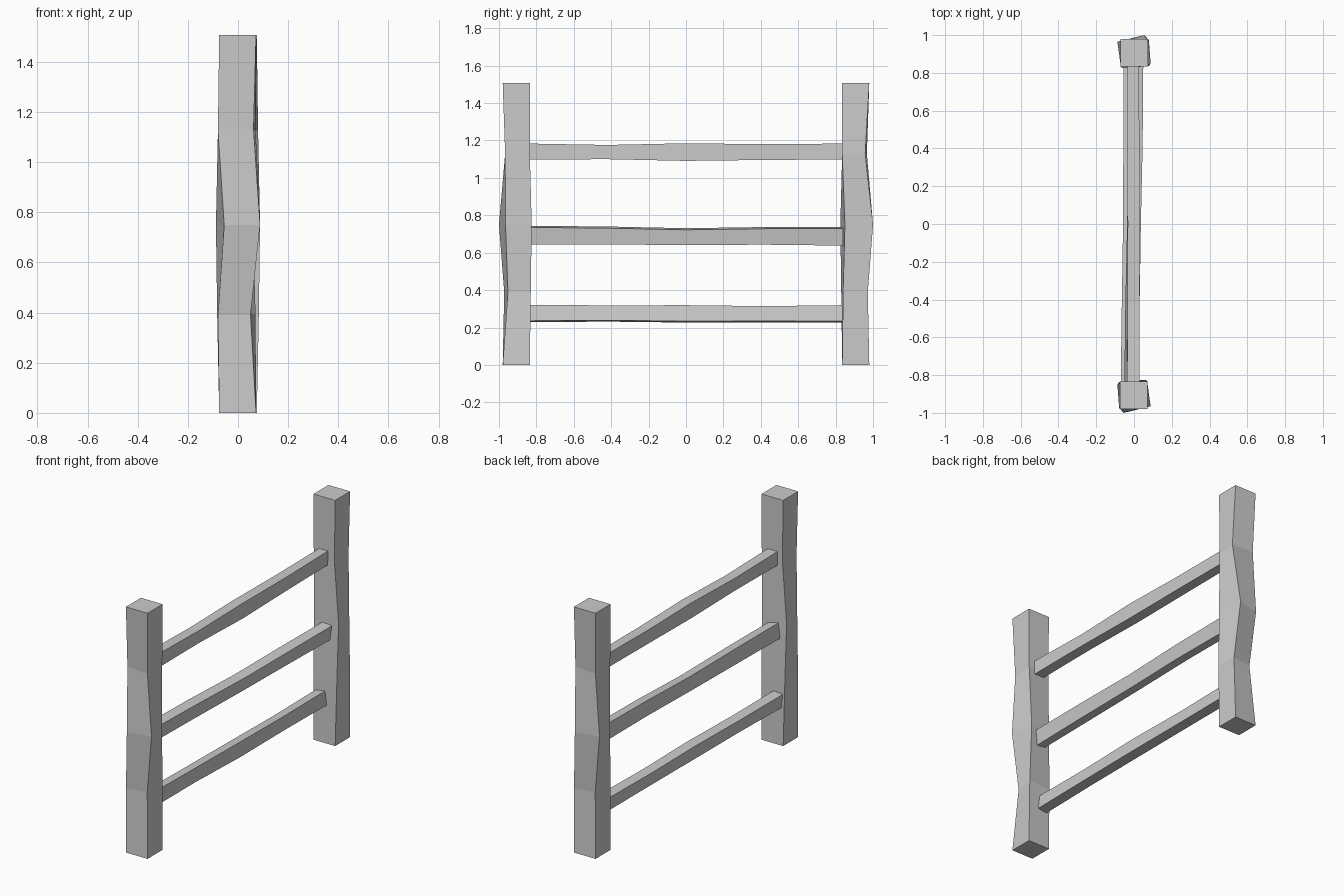
import bpy, math


def loft(name, rings):
    """Closed four-sided bar through a list of quad rings."""
    verts = [p for ring in rings for p in ring]
    faces = [(0, 1, 2, 3), tuple(len(verts) - 4 + i for i in (3, 2, 1, 0))]
    for r in range(len(rings) - 1):
        a, b = r * 4, r * 4 + 4
        for i in range(4):
            j = (i + 1) % 4
            faces.append((a + i, b + i, b + j, a + j))
    mesh = bpy.data.meshes.new(name)
    mesh.from_pydata(verts, [], faces)
    mesh.validate()
    import bmesh
    bm = bmesh.new()
    bm.from_mesh(mesh)
    bmesh.ops.recalc_face_normals(bm, faces=bm.faces)
    bm.to_mesh(mesh)
    bm.free()
    obj = bpy.data.objects.new(name, mesh)
    bpy.context.collection.objects.link(obj)
    return obj


# Posts: rough-hewn section at five heights; the second is turned half round
square = [(-0.075, -0.98), (0.072, -0.98), (0.072, -0.835), (-0.075, -0.835)]
sections = [
    (0.0, square),
    (0.39, [(-0.08, -0.972), (0.05, -0.952), (0.07, -0.83), (-0.083, -0.84)]),
    (0.75, [(-0.055, -1.0), (0.088, -0.965), (0.06, -0.825), (-0.088, -0.85)]),
    (1.13, [(-0.08, -0.958), (0.062, -0.967), (0.07, -0.835), (-0.07, -0.835)]),
    (1.508, square),
]
for name, s in (("front_post", 1), ("back_post", -1)):
    loft(name, [[(s * x, s * y, z) for x, y in ring] for z, ring in sections])


# Rails: (centre x, centre z, width, height) at five stations, plus a tilt
def rail(name, tilt, stations):
    rings = []
    c, s = math.cos(tilt), math.sin(tilt)
    for y, (cx, cz, w, h) in zip((-0.84, -0.42, 0, 0.42, 0.84), stations):
        corners = [(-w / 2, -h / 2), (w / 2, -h / 2), (w / 2, h / 2), (-w / 2, h / 2)]
        rings.append([(cx + u * c - v * s, y, cz + u * s + v * c) for u, v in corners])
    loft(name, rings)


rail("top_rail", 0.0, [
    (-0.003, 1.141, 0.066, 0.085), (-0.003, 1.138, 0.064, 0.076),
    (0.0, 1.138, 0.066, 0.094), (-0.003, 1.138, 0.064, 0.084),
    (-0.005, 1.141, 0.060, 0.085)])
rail("middle_rail", -0.14, [
    (-0.014, 0.694, 0.062, 0.092), (-0.008, 0.692, 0.064, 0.088),
    (0.0, 0.686, 0.062, 0.082), (0.008, 0.69, 0.064, 0.086),
    (0.012, 0.688, 0.062, 0.092)])
rail("bottom_rail", 0.12, [
    (-0.034, 0.275, 0.062, 0.086), (-0.03, 0.275, 0.06, 0.08),
    (-0.022, 0.273, 0.062, 0.086), (-0.022, 0.271, 0.06, 0.08),
    (-0.02, 0.273, 0.062, 0.086)])
